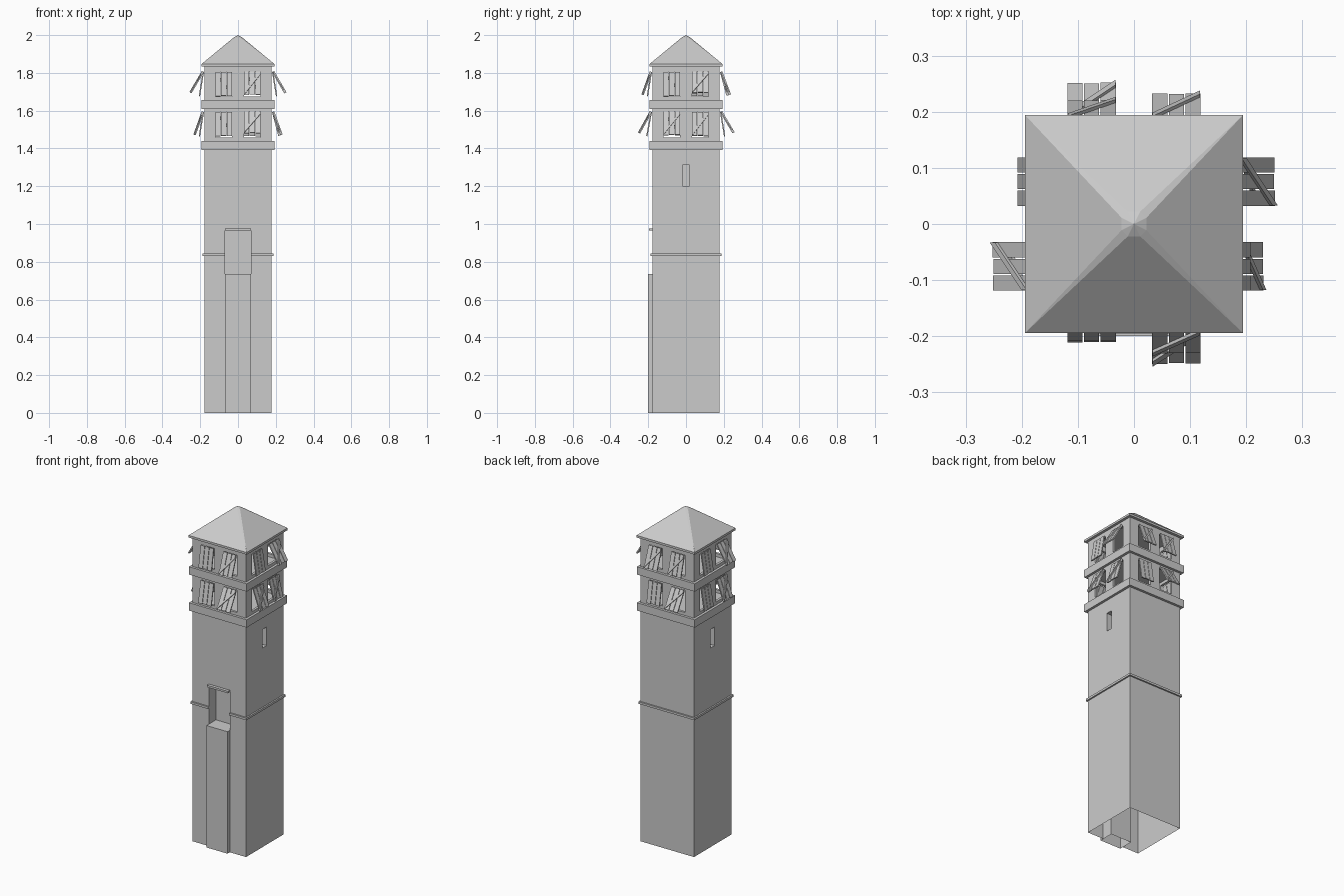
import bpy, bmesh, math
from mathutils import Matrix, Vector

if "Cube" in bpy.data.objects:
    bpy.data.objects.remove(bpy.data.objects["Cube"])

stone = bpy.data.materials.new("plain_grey")
stone.diffuse_color = (0.6, 0.6, 0.6, 1)
stone.use_nodes = True
stone.node_tree.nodes["Principled BSDF"].inputs["Base Color"].default_value = stone.diffuse_color
W = 0.178            # half width of the tower
TOP = 1.84


def finish(name, bm, recalc=True):
    if recalc:
        bmesh.ops.recalc_face_normals(bm, faces=bm.faces)
    me = bpy.data.meshes.new(name)
    bm.to_mesh(me)
    bm.free()
    me.materials.append(stone)
    ob = bpy.data.objects.new(name, me)
    bpy.context.collection.objects.link(ob)
    return ob


def turn(k):
    return Matrix.Rotation(k * math.pi / 2, 4, 'Z')


def add_box(bm, lo, hi, mat=Matrix(), skip=None):
    """Box between two corners; skip leaves out the face with that normal."""
    lo, hi = Vector(lo), Vector(hi)
    m = mat @ Matrix.Translation((lo + hi) / 2) @ Matrix.Diagonal((*(hi - lo), 1))
    vs = bmesh.ops.create_cube(bm, size=1)["verts"]
    if skip:
        for f in {f for v in vs for f in v.link_faces}:
            if f.normal.dot(Vector(skip)) > 0.9 or f.calc_center_median().dot(Vector(skip)) > 0.4:
                bm.faces.remove(f)
                break
    bmesh.ops.transform(bm, matrix=m, verts=vs)


def add_wall(bm, us, zs, holes, mat):
    """Flat wall on a grid, with the cells in holes left open."""
    for i in range(len(us) - 1):
        for j in range(len(zs) - 1):
            if (i, j) in holes:
                continue
            quad = [(us[i], zs[j]), (us[i + 1], zs[j]), (us[i + 1], zs[j + 1]), (us[i], zs[j + 1])]
            bm.faces.new([bm.verts.new(mat @ Vector((u, -W, z))) for u, z in quad])


# shaft walls: niche opening in the front, slits in both sides
bm = bmesh.new()
add_wall(bm, [-W, -0.07, 0.07, W], [0, 0.965, 1.42], {(1, 0)}, turn(0))
add_wall(bm, [-W, W], [0, 1.42], set(), turn(2))
for k in (1, 3):
    add_wall(bm, [-W, -0.019, 0.019, W], [0, 1.2, 1.312, 1.42], {(1, 1)}, turn(k))
bmesh.ops.remove_doubles(bm, verts=bm.verts, dist=1e-5)
finish("shaft_walls", bm)

# slit recesses
bm = bmesh.new()
for k in (1, 3):
    add_box(bm, (-0.019, -W, 1.2), (0.019, -W + 0.05, 1.312), turn(k), skip=(0, -1, 0))
finish("slit_recesses", bm, False)

# front niche and the projecting pier below it
bm = bmesh.new()
add_box(bm, (-0.07, -W, 0.735), (0.07, -0.11, 0.965), skip=(0, -1, 0))
finish("niche", bm, False)
bm = bmesh.new()
add_box(bm, (-0.07, -0.2, 0), (0.07, -0.11, 0.735), skip=(0, 0, -1))
finish("front_pier", bm, False)
bm = bmesh.new()
add_box(bm, (-0.07, -0.196, 0.965), (0.07, -W, 0.977))
finish("niche_lintel", bm)

# thin string course, broken at the niche
bm = bmesh.new()
o = 0.187
add_box(bm, (-o, -o, 0.83), (-0.07, -W, 0.843))
add_box(bm, (0.07, -o, 0.83), (o, -W, 0.843))
for k in (1, 2, 3):
    add_box(bm, (-o, -o, 0.83), (o, -W, 0.843), turn(k))
finish("string_course", bm)

# floor slabs showing as wide bands
for name, z0, z1 in (("lower_band", 1.393, 1.44), ("upper_band", 1.61, 1.657)):
    bm = bmesh.new()
    add_box(bm, (-0.193, -0.193, z0), (0.193, 0.193, z1))
    finish(name, bm)

# belfry walls with two rows of windows
rows = [(1.676, 1.804), (1.458, 1.592)]
bm = bmesh.new()
us = [-W, -0.119, -0.032, 0.032, 0.119, W]
zs = [1.42, *rows[1], *rows[0], TOP]
for k in range(4):
    add_wall(bm, us, zs, {(1, 1), (3, 1), (1, 3), (3, 3)}, turn(k))
bmesh.ops.remove_doubles(bm, verts=bm.verts, dist=1e-5)
walls = finish("belfry_walls", bm)
mod = walls.modifiers.new("thickness", 'SOLIDIFY')
mod.thickness, mod.offset = 0.015, -1

# roof: eave, four slopes, narrow hips widening to a blunt tip
bm = bmesh.new()
r = 0.194
add_box(bm, (-r, -r, 1.833), (r, r, 1.846))
tip = bm.verts.new((0, 0, 2.0))
corners = [bm.verts.new(turn(k) @ Vector((-r, -r, 1.846))) for k in range(4)]
ring = [[bm.verts.new(turn(k) @ Vector((s * 0.011, -0.022, 1.988))) for s in (-1, 1)] for k in range(4)]
for k in range(4):
    n = (k + 1) % 4
    (a, b), c = ring[k], ring[n][0]
    bm.faces.new((corners[k], corners[n], b, a))
    bm.faces.new((corners[n], c, b))
    bm.faces.new((a, b, tip))
    bm.faces.new((b, c, tip))
finish("roof", bm)

# top-hung shutters: (reach from the axis, braced) for left and right of each row
shutters = [
    [[(0.21, 0), (0.233, 1)], [(0.213, 0), (0.252, 1)]],   # front
    [[(0.21, 0), (0.254, 1)], [(0.233, 1), (0.222, 1)]],   # right
    [[(0.235, 1), (0.223, 1)], [(0.21, 0), (0.255, 1)]],   # back
    [[(0.21, 0), (0.255, 1)], [(0.21, 0), (0.233, 1)]],    # left
]
L = 0.13
for k, face in enumerate(shutters):
    bm = bmesh.new()
    for row, pair in zip(rows, face):
        for side, (reach, braced) in zip((-1, 1), pair):
            ang = math.asin((reach - W - 0.011) / L)
            hinge = turn(k) @ Matrix.Translation((side * 0.0755, -W - 0.002, row[1])) \
                @ Matrix.Rotation(-ang, 4, 'X')
            for i, cut in zip((-1, 0, 1), (0, 0.003, 0.001)):
                add_box(bm, (i * 0.0295 - 0.0135, -0.007, -L + cut), (i * 0.0295 + 0.0135, 0, 0), hinge)
            if braced:
                w, t = 0.0425, 0.018
                quad = [(w, 0), (w, -t), (-w, -L), (-w, -L + t)]
                f = bm.faces.new([bm.verts.new(hinge @ Vector((x, -0.007, z))) for x, z in quad])
                ext = bmesh.ops.extrude_face_region(bm, geom=[f])["geom"]
                out = hinge.to_3x3() @ Vector((0, -0.006, 0))
                bmesh.ops.translate(bm, vec=out, verts=[g for g in ext if isinstance(g, bmesh.types.BMVert)])
    finish(("front", "right", "back", "left")[k] + "_shutters", bm)
